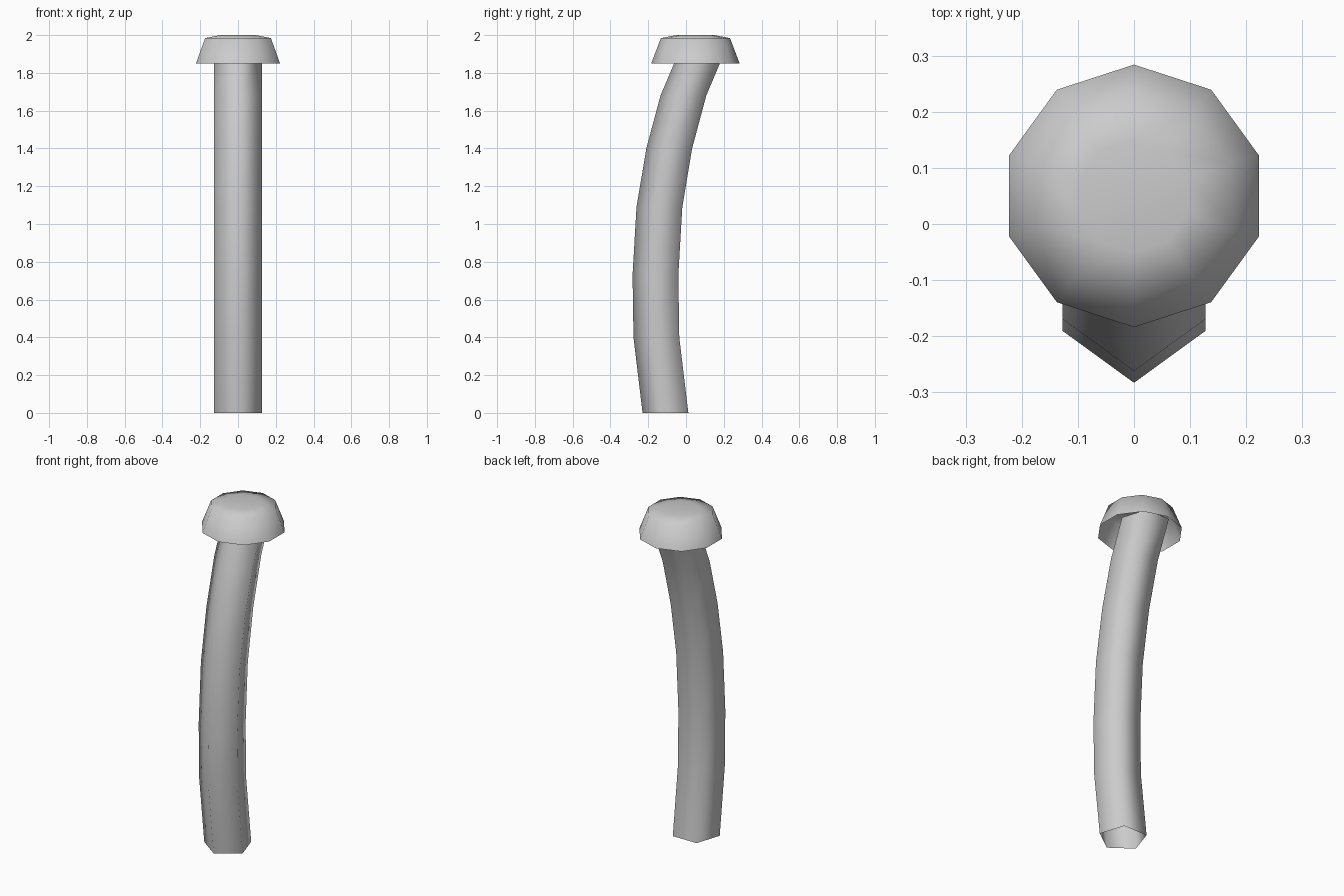
import bpy
from math import sin, cos, pi, radians

if "Cube" in bpy.data.objects:
    bpy.data.objects.remove(bpy.data.objects["Cube"])


def loft(name, sides, rings, cap_top, angle):
    """Skin horizontal polygon rings (y, z, radius), one corner facing the front."""
    verts, faces = [], []
    for y, z, r in rings:
        for i in range(sides):
            a = 2 * pi * i / sides - pi / 2
            verts.append((r * cos(a), y + r * sin(a), z))
    for k in range(len(rings) - 1):
        for i in range(sides):
            j = (i + 1) % sides
            a, b = k * sides, (k + 1) * sides
            faces.append((a + i, a + j, b + j, b + i))
    if cap_top:
        top = (len(rings) - 1) * sides
        faces.append(tuple(range(top, top + sides)))
    mesh = bpy.data.meshes.new(name)
    mesh.from_pydata(verts, [], faces)
    mesh.update()
    obj = bpy.data.objects.new(name, mesh)
    bpy.context.collection.objects.link(obj)
    bpy.ops.object.select_all(action='DESELECT')
    obj.select_set(True)
    bpy.context.view_layer.objects.active = obj
    bpy.ops.object.shade_smooth_by_angle(angle=radians(angle))
    return obj


# Curved five-sided stem, open at both ends
R = 0.134
path = [(-0.096, 0), (-0.144, 0.4), (-0.149, 0.73), (-0.128, 1.09),
        (-0.076, 1.4), (-0.001, 1.68), (0.092, 1.9)]
loft("mushroom_stem", 5, [(y, z, R) for y, z in path], False, 80)

# Ten-sided hollow cap with a nearly flat crown
loft("mushroom_cap", 10, [(0.05, 1.85, 0.234), (0.05, 1.984, 0.183),
                          (0.05, 2.0, 0.1)], True, 80)
